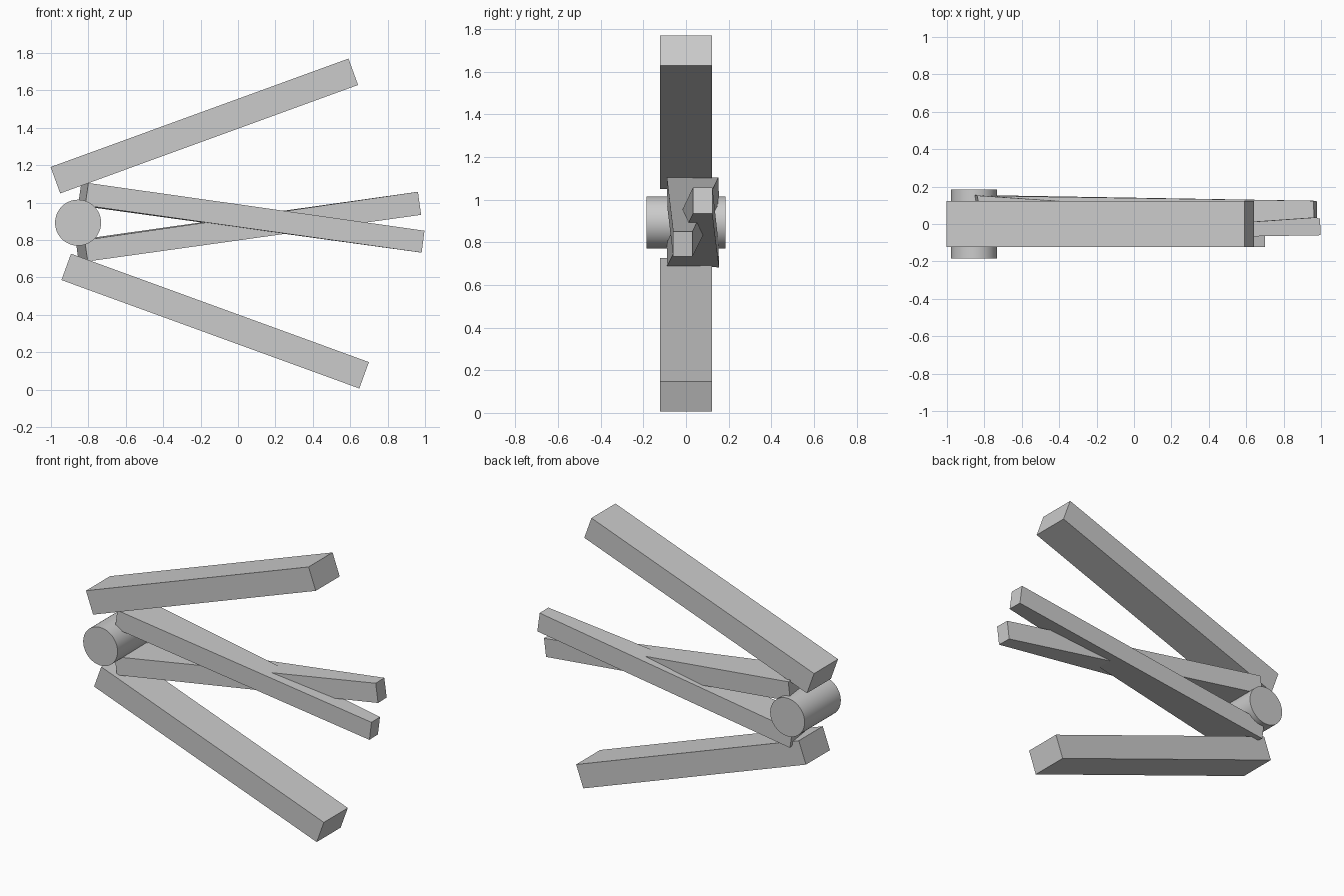
import bpy, bmesh
from math import radians
from mathutils import Vector

cube = bpy.data.objects.get("Cube")
if cube:
    bpy.data.objects.remove(cube, do_unlink=True)

grey = bpy.data.materials.new("plain_grey")
grey.use_nodes = True
colour = (0.6, 0.6, 0.6, 1)
grey.diffuse_color = colour
grey.node_tree.nodes["Principled BSDF"].inputs["Base Color"].default_value = colour


def beam(name, centre, angle):
    """Straight outer beam, tilted in the xz plane."""
    bpy.ops.mesh.primitive_cube_add(size=1, location=centre,
                                    rotation=(0, radians(-angle), 0))
    ob = bpy.context.object
    ob.name = name
    ob.scale = (1.695, 0.245, 0.15)
    ob.data.materials.append(grey)


def tapered_beam(name, left_end, right_end):
    """Beam joining two four-cornered ends, each listed in loop order."""
    bm = bmesh.new()
    a = [bm.verts.new(Vector(p)) for p in left_end]
    b = [bm.verts.new(Vector(p)) for p in right_end]
    bm.faces.new(a)
    bm.faces.new(b[::-1])
    for i in range(4):
        j = (i + 1) % 4
        bm.faces.new((a[i], b[i], b[j], a[j]))
    bmesh.ops.recalc_face_normals(bm, faces=bm.faces)
    mesh = bpy.data.meshes.new(name)
    bm.to_mesh(mesh)
    bm.free()
    mesh.materials.append(grey)
    bpy.context.collection.objects.link(bpy.data.objects.new(name, mesh))


# Outer beams spreading apart
beam("upper_outer_beam", (-0.18, 0, 1.41), 20)
beam("lower_outer_beam", (-0.122, 0, 0.367), -20)

# Crossing inner beams, wide at the pivot and narrow at the tip
# Corner order: front top, back top, back bottom, front bottom
tapered_beam("falling_inner_beam",
             [(-0.80, -0.09, 1.105), (-0.838, 0.152, 1.105),
              (-0.855, 0.155, 0.985), (-0.817, -0.09, 0.985)],
             [(0.997, -0.06, 0.85), (0.995, 0.03, 0.85),
              (0.98, 0.03, 0.733), (0.982, -0.06, 0.733)])
tapered_beam("rising_inner_beam",
             [(-0.82, -0.09, 0.80), (-0.868, 0.152, 0.80),
              (-0.852, 0.155, 0.683), (-0.803, -0.09, 0.686)],
             [(0.962, 0.033, 1.058), (0.96, 0.124, 1.058),
              (0.977, 0.124, 0.935), (0.979, 0.033, 0.935)])

# Pivot pin
bpy.ops.mesh.primitive_cylinder_add(vertices=64, radius=0.123, depth=0.37,
                                    location=(-0.855, 0, 0.893),
                                    rotation=(radians(90), 0, 0))
pin = bpy.context.object
pin.name = "pivot_pin"
pin.data.materials.append(grey)
bpy.ops.object.shade_smooth_by_angle(angle=radians(30))
